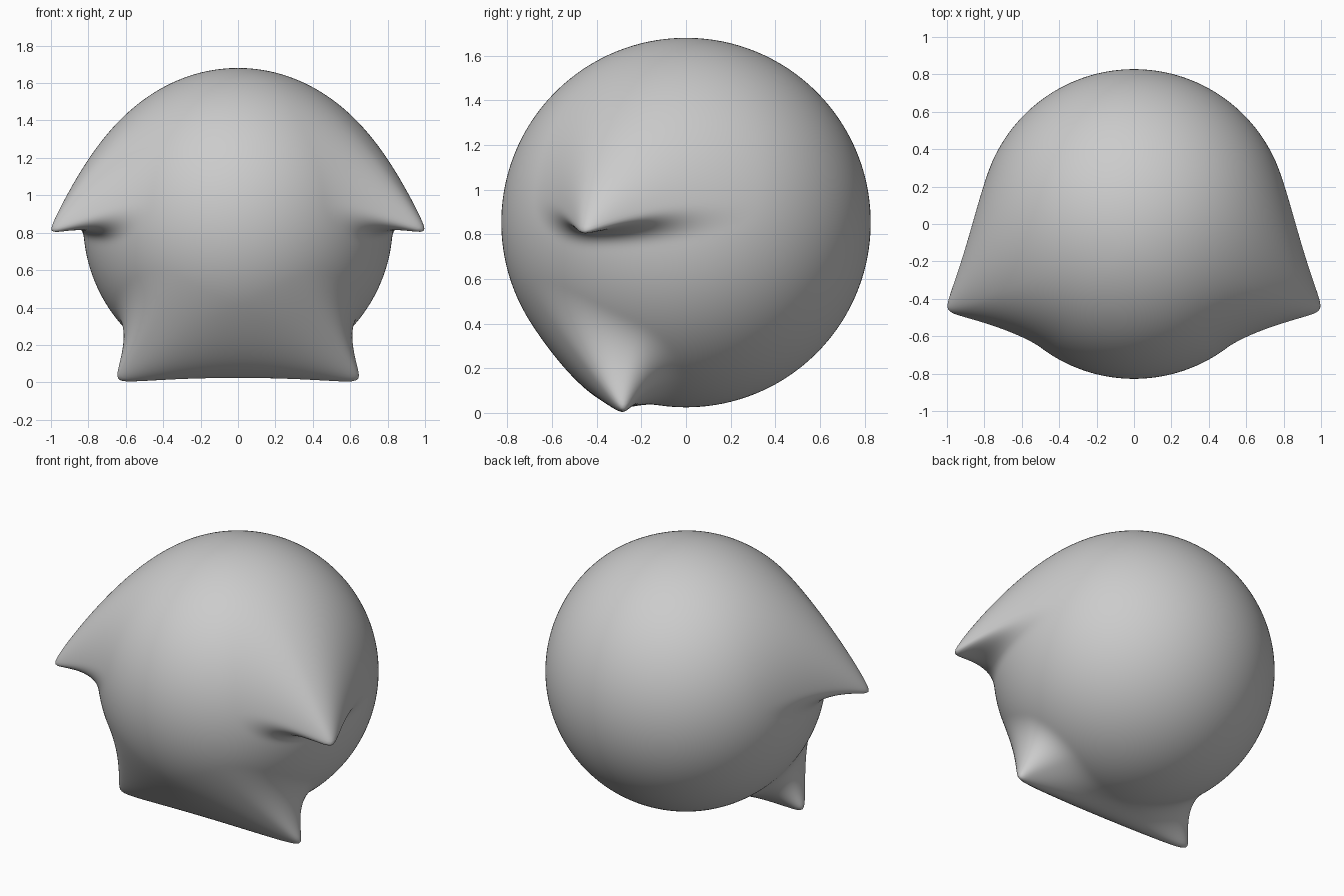
import bpy, bmesh, math
from mathutils import Vector

if "Cube" in bpy.data.objects:
    bpy.data.objects.remove(bpy.data.objects["Cube"])

R = 0.828
CENTER = Vector((0, 0, 0.863))

# Each limb: root on the ball, tip (both relative to the ball centre),
# first tangent axis, reach along +/- first axis, reach along +/- second axis
LIMBS = [
    # arm: long slope above, tight underside
    dict(root=(0.715, -0.40, 0.12), tip=(1.0, -0.465, -0.05), axis=(0, 0, 1),
         up=0.80, down=0.22, plus=0.62, minus=0.35),
    # foot: long web towards the middle, tight outer side
    dict(root=(0.42, -0.30, -0.645), tip=(0.65, -0.28, -0.845), axis=(-1, 0, 0),
         up=0.66, down=0.30, plus=0.27, minus=0.50),
]


def pull(p, limb, side):
    """Offset that drags the ball surface at p towards a limb tip."""
    flip = Vector((side, 1, 1))
    q = p * flip
    root = Vector(limb["root"]).normalized() * R
    n = root.normalized()
    if q.dot(n) <= 0:
        return Vector()
    a = Vector(limb["axis"])
    a = (a - n * a.dot(n)).normalized()
    b = Vector((0, 1, 0))
    b = (b - n * b.dot(n) - a * b.dot(a)).normalized()
    v = q - root
    da, db = v.dot(a), v.dot(b)
    da /= limb["up"] if da > 0 else limb["down"]
    db /= limb["plus"] if db > 0 else limb["minus"]
    e = 0.05
    d = math.sqrt(da * da + db * db + e * e) - e
    w = max(0.0, 1 - d) ** 2
    return (Vector(limb["tip"]) - root) * w * flip


# Round body with arms and feet drawn out of it
bm = bmesh.new()
bmesh.ops.create_icosphere(bm, subdivisions=7, radius=R)
for v in bm.verts:
    p = v.co.copy()
    for limb in LIMBS:
        for side in (1, -1):
            v.co += pull(p, limb, side)
for _ in range(3):
    bmesh.ops.smooth_vert(bm, verts=bm.verts, factor=0.5,
                          use_axis_x=True, use_axis_y=True, use_axis_z=True)

# Stand on the ground
low = min(v.co.z for v in bm.verts)
for v in bm.verts:
    v.co += Vector((0, 0, max(-low, CENTER.z - 0.01)))
for f in bm.faces:
    f.smooth = True

mesh = bpy.data.meshes.new("round_body")
bm.to_mesh(mesh)
bm.free()
body = bpy.data.objects.new("round_body", mesh)
bpy.context.collection.objects.link(body)

grey = bpy.data.materials.new("light_grey")
grey.diffuse_color = (0.6, 0.6, 0.6, 1)
grey.use_nodes = True
grey.node_tree.nodes["Principled BSDF"].inputs["Base Color"].default_value = grey.diffuse_color
mesh.materials.append(grey)
